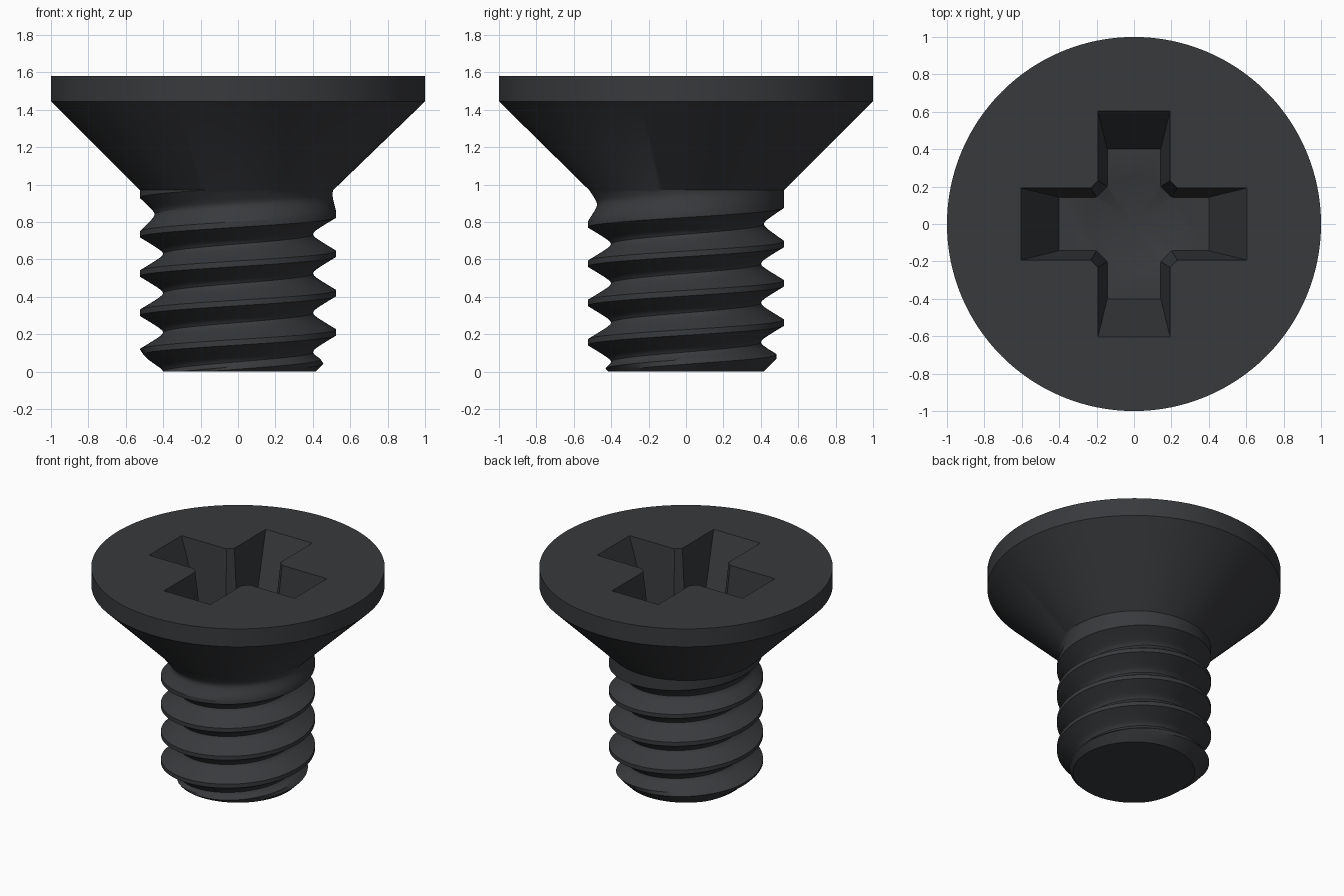
import bpy, bmesh
from math import pi, cos, sin, sqrt

if "Cube" in bpy.data.objects:
    bpy.data.objects.remove(bpy.data.objects["Cube"])

N = 128                      # segments around the axis
P = 0.21                     # thread pitch
R = 0.525                    # thread outer radius
Z_NECK, Z_RIM, Z_TOP = 0.97, 1.445, 1.58
FLOOR = 1.03                 # bottom of the cross recess


def thread_radius(a, z):
    """Thread radius at angle a and height z, with run-out and end chamfer."""
    shift = P * a / (2 * pi)
    k = (z - shift) // P
    zc = k * P + P / 2 + shift                       # nearest groove centre
    depth = max(0, (0.092 - sqrt((z - zc) ** 2 + 0.0198 ** 2)) * 1.732)
    fade = min(1, max(0, (0.98 - zc) / 0.22))
    return min(R - depth * fade, 0.415 + z)


def new_object(name, bm):
    bmesh.ops.recalc_face_normals(bm, faces=bm.faces)
    me = bpy.data.meshes.new(name)
    bm.to_mesh(me)
    bm.free()
    ob = bpy.data.objects.new(name, me)
    bpy.context.collection.objects.link(ob)
    return ob


def skin(bm, grid):
    """Quads between neighbouring rows of points, skipping flat leftovers."""
    rows = [[bm.verts.new(p) for p in row] for row in grid]
    for a, b in zip(rows, rows[1:]):
        for i in range(len(a) - 1):
            q = (a[i], a[i + 1], b[i + 1], b[i])
            zs = [v.co.z for v in q]
            if max(zs) - min(zs) > 1e-7:
                bm.faces.new(q)


# Threaded shank: rows follow the helix, clamped to the shank's ends
bm = bmesh.new()
angles = [2 * pi * i / N for i in range(N + 1)]
offsets = [-0.015, 0.015, 0.04, 0.066, 0.08, 0.092, 0.105,
           0.118, 0.13, 0.144, 0.17]
grid = []
for s in [k * P + o for k in range(-2, 6) for o in offsets]:
    row = []
    for a in angles:
        z = min(Z_NECK, max(0, s + P * a / (2 * pi)))
        r = thread_radius(a, z)
        row.append((r * cos(a), r * sin(a), z))
    grid.append(row)
skin(bm, grid)

# Countersunk head, continuing from the neck
neck = [(thread_radius(a, Z_NECK) * cos(a), thread_radius(a, Z_NECK) * sin(a), Z_NECK)
        for a in angles]
skin(bm, [neck] + [[(cos(a), sin(a), z) for a in angles] for z in (Z_RIM, Z_TOP)])
bmesh.ops.remove_doubles(bm, verts=bm.verts, dist=1e-5)
bmesh.ops.holes_fill(bm, edges=[e for e in bm.edges if e.is_boundary], sides=0)
screw = new_object("countersunk_screw", bm)


# Cross recess cutter: tapered cross with chamfered inner corners
def cross(tip, half, inner, z):
    pts = []
    for i in range(4):
        c, s = cos(i * pi / 2), sin(i * pi / 2)
        for x, y in ((inner, -half), (tip, -half), (tip, half), (inner, half)):
            pts.append((x * c - y * s, x * s + y * c, z))
    return pts


def extrapolate(a, b, t):
    return [tuple(p + (q - p) * t for p, q in zip(u, v)) for u, v in zip(a, b)]


bm = bmesh.new()
bottom = cross(0.40, 0.143, 0.20, FLOOR)
top = extrapolate(bottom, cross(0.605, 0.193, 0.232, Z_TOP), 1.1)
lo = [bm.verts.new(p) for p in bottom]
hi = [bm.verts.new(p) for p in top]
for i in range(16):
    j = (i + 1) % 16
    bm.faces.new((lo[i], lo[j], hi[j], hi[i]))
bm.faces.new(lo[::-1])
bm.faces.new(hi)
cross_cutter = new_object("recess_cutter", bm)

# Conical drill point at the recess floor
bm = bmesh.new()
rim = [bm.verts.new((0.255 * cos(a), 0.255 * sin(a), FLOOR + 0.002))
       for a in [2 * pi * i / 48 for i in range(48)]]
apex = bm.verts.new((0, 0, FLOOR - 0.10))
for i in range(48):
    bm.faces.new((rim[i], rim[(i + 1) % 48], apex))
bm.faces.new(rim)
cone_cutter = new_object("drill_point_cutter", bm)

# Cut the recess
bpy.context.view_layer.objects.active = screw
screw.select_set(True)
for cutter in (cross_cutter, cone_cutter):
    m = screw.modifiers.new("cut", 'BOOLEAN')
    m.operation, m.solver, m.object = 'DIFFERENCE', 'EXACT', cutter
    bpy.ops.object.modifier_apply(modifier=m.name)
    bpy.data.objects.remove(cutter)
bpy.ops.object.shade_smooth_by_angle(angle=pi / 6)

# Black finish
mat = bpy.data.materials.new("black_finish")
mat.diffuse_color = (0.04, 0.042, 0.046, 1)
mat.use_nodes = True
mat.node_tree.nodes["Principled BSDF"].inputs["Base Color"].default_value = mat.diffuse_color
screw.data.materials.clear()
screw.data.materials.append(mat)
